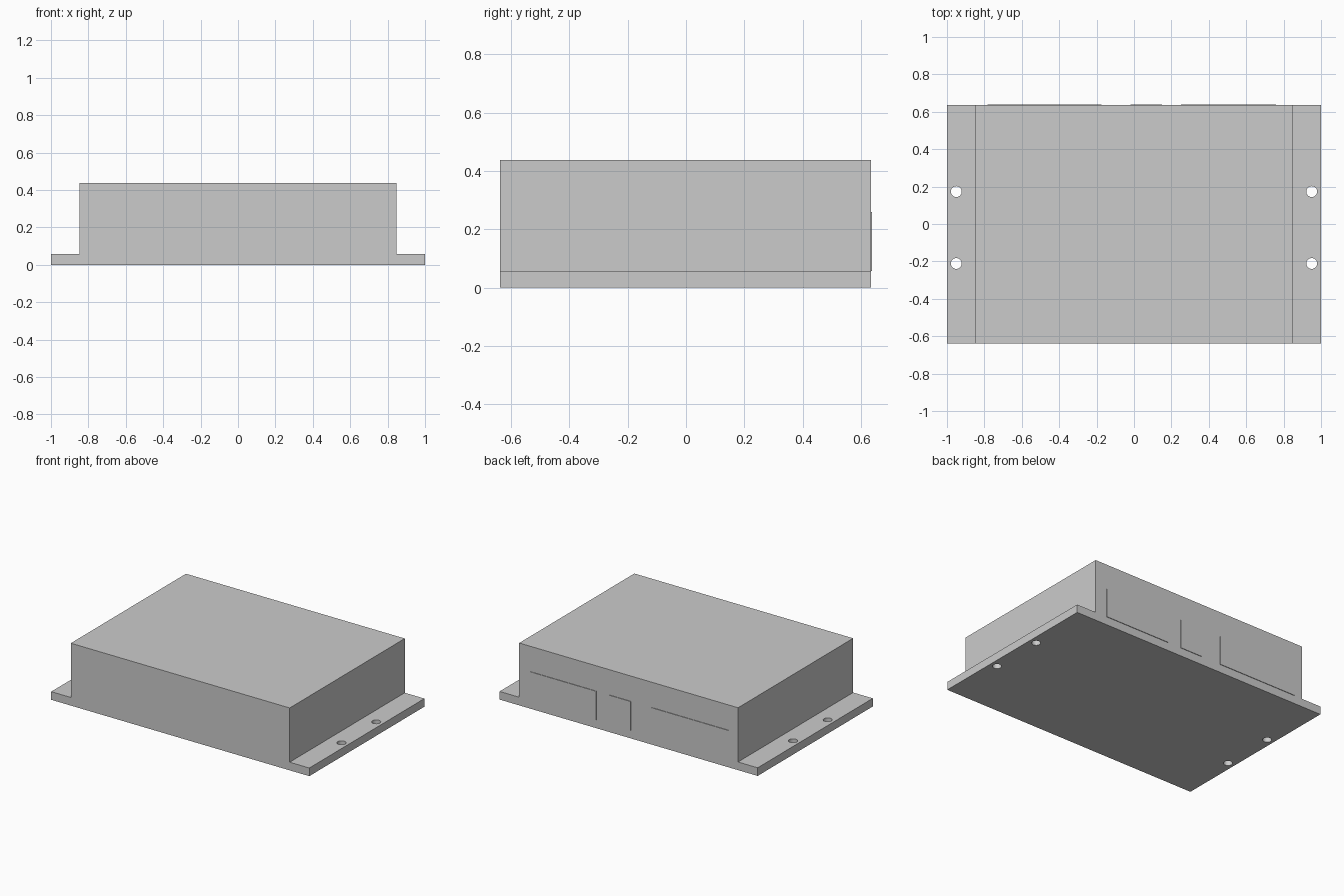
import bpy, bmesh

if "Cube" in bpy.data.objects:
    bpy.data.objects.remove(bpy.data.objects["Cube"])

Y_FRONT, Y_BACK, Y_PLATE = -0.639, 0.635, 0.639
FLANGE_Z, TOP_Z, BODY_X = 0.057, 0.437, 0.848


def add_object(name, bm):
    bmesh.ops.recalc_face_normals(bm, faces=bm.faces)
    mesh = bpy.data.meshes.new(name)
    bm.to_mesh(mesh)
    bm.free()
    obj = bpy.data.objects.new(name, mesh)
    bpy.context.collection.objects.link(obj)
    return obj


def extrude_profile(name, points, y0, y1):
    bm = bmesh.new()
    face = bm.faces.new([bm.verts.new((x, y0, z)) for x, z in points])
    ext = bmesh.ops.extrude_face_region(bm, geom=[face])
    verts = [v for v in ext["geom"] if isinstance(v, bmesh.types.BMVert)]
    bmesh.ops.translate(bm, verts=verts, vec=(0, y1 - y0, 0))
    return add_object(name, bm)


# Housing with mounting flanges, one hat-shaped section
half = [(1, 0), (1, FLANGE_Z), (BODY_X, FLANGE_Z), (BODY_X, TOP_Z)]
profile = half + [(-x, z) for x, z in reversed(half)]
housing = extrude_profile("housing", profile, Y_FRONT, Y_BACK)

# Screw holes through both flanges
for sx in (-1, 1):
    for y in (0.173, -0.211):
        bpy.ops.mesh.primitive_cylinder_add(vertices=32, radius=0.029, depth=0.3,
                                            location=(sx * 0.95, y, FLANGE_Z / 2))
        cutter = bpy.context.object
        cutter.name = "hole_cutter"
        cut = housing.modifiers.new("screw_hole", 'BOOLEAN')
        cut.object = cutter
        cut.solver = 'EXACT'
        bpy.context.view_layer.objects.active = housing
        bpy.ops.object.modifier_apply(modifier=cut.name)
        bpy.data.objects.remove(cutter)

# Round hole walls shade smooth, box edges stay sharp
bpy.ops.object.select_all(action='DESELECT')
housing.select_set(True)
bpy.ops.object.shade_smooth_by_angle()

# Thin connector plates raised from the back wall
plates = {"wide_plate": (-0.783, -0.174), "small_plate": (-0.018, 0.15),
          "medium_plate": (0.25, 0.758)}
for name, (x0, x1) in plates.items():
    extrude_profile(name, [(x0, FLANGE_Z), (x1, FLANGE_Z), (x1, 0.26), (x0, 0.26)],
                    Y_BACK, Y_PLATE)
